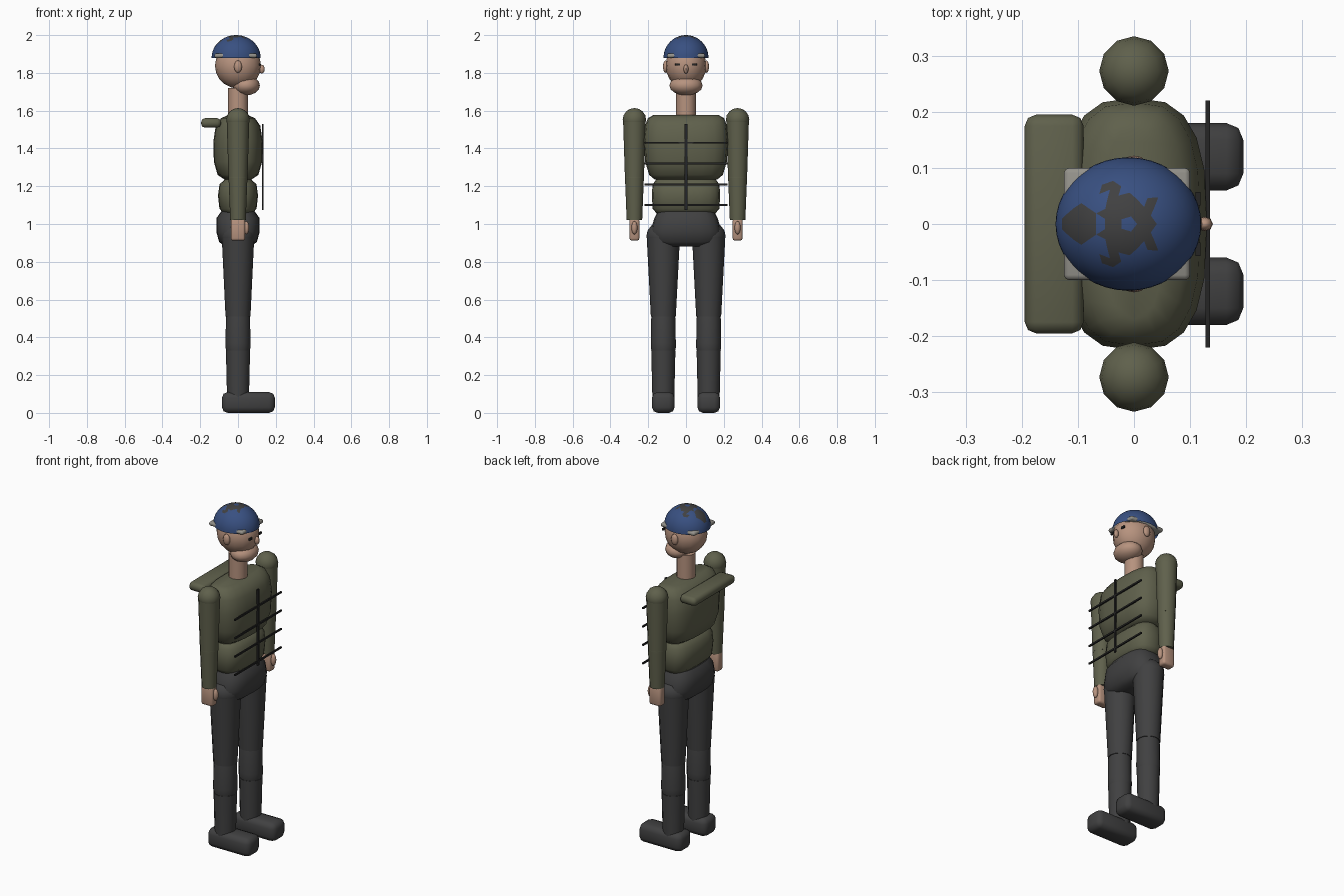
import bpy, bmesh, math
from mathutils import Vector

if "Cube" in bpy.data.objects:
    bpy.data.objects.remove(bpy.data.objects["Cube"])


def mat(name, r, g, b):
    m = bpy.data.materials.new(name)
    m.diffuse_color = (r, g, b, 1)
    m.use_nodes = True
    m.node_tree.nodes["Principled BSDF"].inputs["Base Color"].default_value = m.diffuse_color
    return m


OLIVE = mat("olive cloth", 0.115, 0.118, 0.072)
DARK = mat("dark trousers", 0.052, 0.052, 0.053)
SKIN = mat("skin", 0.47, 0.29, 0.21)
BLUE = mat("blue cap", 0.04, 0.08, 0.22)
GREY = mat("grey band", 0.30, 0.29, 0.26)
BLACK = mat("black", 0.018, 0.018, 0.018)


def finish(name, bm, material, angle=50):
    bmesh.ops.recalc_face_normals(bm, faces=bm.faces)
    me = bpy.data.meshes.new(name)
    bm.to_mesh(me)
    bm.free()
    me.materials.append(material)
    ob = bpy.data.objects.new(name, me)
    bpy.context.collection.objects.link(ob)
    bpy.ops.object.select_all(action='DESELECT')
    ob.select_set(True)
    bpy.context.view_layer.objects.active = ob
    bpy.ops.object.shade_smooth_by_angle(angle=math.radians(angle))
    return ob


def loft(name, material, sections, cy=0, power=2, n=12):
    """Stack of superellipse rings: (z, half x, half y, optional centre x)."""
    bm = bmesh.new()
    rings = []
    for z, hx, hy, *cx in sections:
        ring = []
        for i in range(n):
            a = 2 * math.pi * i / n
            c, s = math.cos(a), math.sin(a)
            px = math.copysign(abs(c) ** (2 / power), c) * hx
            py = math.copysign(abs(s) ** (2 / power), s) * hy
            ring.append(bm.verts.new((px + (cx[0] if cx else 0), py + cy, z)))
        rings.append(ring)
    for a, b in zip(rings, rings[1:]):
        for i in range(n):
            j = (i + 1) % n
            bm.faces.new((a[i], a[j], b[j], b[i]))
    bm.faces.new(rings[0])
    bm.faces.new(rings[-1])
    return finish(name, bm, material)


def ball(name, material, centre, radii, seg=12, rings=8):
    bm = bmesh.new()
    bmesh.ops.create_uvsphere(bm, u_segments=seg, v_segments=rings, radius=1)
    for v in bm.verts:
        v.co = Vector(centre) + v.co * Vector(radii)
    return finish(name, bm, material)


def box(name, material, lo, hi, bevel=0.0):
    bm = bmesh.new()
    bmesh.ops.create_cube(bm, size=1)
    lo, hi = Vector(lo), Vector(hi)
    for v in bm.verts:
        v.co = (lo + hi) / 2 + v.co * (hi - lo)
    if bevel:
        bmesh.ops.bevel(bm, geom=bm.edges[:], offset=bevel, segments=2,
                        profile=0.5, affect='EDGES')
    return finish(name, bm, material)


# Torso
loft("chest", OLIVE, [(1.235, .07, .165), (1.26, .108, .195), (1.33, .128, .216),
     (1.44, .130, .225), (1.52, .118, .217), (1.56, .09, .202), (1.578, .05, .17)],
     power=2.8, n=20)
loft("abdomen", OLIVE, [(1.05, .07, .15), (1.08, .098, .176), (1.15, .106, .181),
     (1.21, .098, .177), (1.245, .06, .15)], power=2.8, n=20)
loft("pelvis", DARK, [(.882, .07, .15), (.905, .1, .176), (.96, .115, .188),
     (1.03, .115, .168), (1.065, .09, .15)], power=2.8, n=20)
box("back_roll", OLIVE, (-.195, -.195, 1.51), (-.09, .195, 1.56), .02)

# Chest webbing: one upright and four cross straps
box("upright_strap", BLACK, (.128, -.007, 1.075), (.136, .007, 1.53))
for k in range(4):
    z = 1.10 + .11 * k
    box(f"cross_strap_{k + 1}", BLACK, (.128, -.22, z - .005), (.136, .22, z + .005))

# Arms and legs, both sides
for side, s in (("left", 1), ("right", -1)):
    ay, ly = .273 * s, .12 * s
    ball(f"{side}_shoulder", OLIVE, (0, ay, 1.552), (.062, .062, .062))
    loft(f"{side}_upper_arm", OLIVE, [(1.235, .05, .05), (1.55, .06, .06)], ay)
    ball(f"{side}_elbow", OLIVE, (0, ay, 1.245), (.051, .051, .051))
    loft(f"{side}_forearm", OLIVE, [(1.02, .041, .041), (1.245, .05, .05)], ay)
    box(f"{side}_hand", SKIN, (-.038, ay - .026, .912), (.038, ay + .026, 1.03), .012)
    ball(f"{side}_thumb", SKIN, (.043, ay, .98), (.016, .016, .035))

    ball(f"{side}_hip", DARK, (0, ly, .935), (.088, .09, .08))
    loft(f"{side}_thigh", DARK, [(.51, .066, .066), (.93, .086, .088)], ly)
    loft(f"{side}_knee", DARK, [(.32, .06, .06), (.345, .066, .066), (.37, .066, .066),
         (.50, .064, .064), (.525, .06, .06)], ly)
    loft(f"{side}_shin", DARK, [(.08, .058, .058), (.33, .064, .064)], ly)
    box(f"{side}_boot", DARK, (-.085, ly - .06, 0), (.195, ly + .06, .11), .03)

# Head
loft("neck", SKIN, [(1.54, .053, .053), (1.72, .053, .053)])
ball("head", SKIN, (0, 0, 1.838), (.122, .108, .12), 16, 10)
ball("jaw", SKIN, (.043, 0, 1.733), (.073, .088, .052), 16, 8)
ball("nose", SKIN, (.126, 0, 1.82), (.015, .013, .024), 8, 6)
for side, s in (("left", 1), ("right", -1)):
    ball(f"{side}_ear", SKIN, (0, .108 * s, 1.833), (.022, .014, .033), 10, 6)
    box(f"{side}_eye", BLACK, (.110, .045 * s - .012, 1.838), (.119, .045 * s + .012, 1.85))
box("cap_band", GREY, (-.125, -.1, 1.88), (.1, .1, 1.903), .009)

# Cap: half icosphere with camouflage patches chosen by position
bm = bmesh.new()
bmesh.ops.create_icosphere(bm, subdivisions=4, radius=1)
bmesh.ops.bisect_plane(bm, geom=bm.verts[:] + bm.edges[:] + bm.faces[:],
                       plane_co=(0, 0, 0.0), plane_no=(0, 0, 1), clear_inner=True)
for v in bm.verts:
    v.co = Vector((-.01, 0, 1.88)) + v.co * Vector((.13, .119, .12))
patches = [(-.015, 0, .05), (-.04, .057, .02), (-.04, -.057, .02), (-.095, 0, .032),
           (.028, .03, .014), (.028, -.03, .014)]
holes = [(-.008, 0, .013), (-.065, .043, .018), (-.065, -.043, .018), (-.06, 0, .01)]


def inside(p, discs):
    return any(math.hypot(p.x - x, p.y - y) < r for x, y, r in discs)


for f in bm.faces:
    p = f.calc_center_median()
    f.material_index = int(inside(p, patches) and not inside(p, holes))
cap = finish("cap", bm, BLUE)
cap.data.materials.append(DARK)
